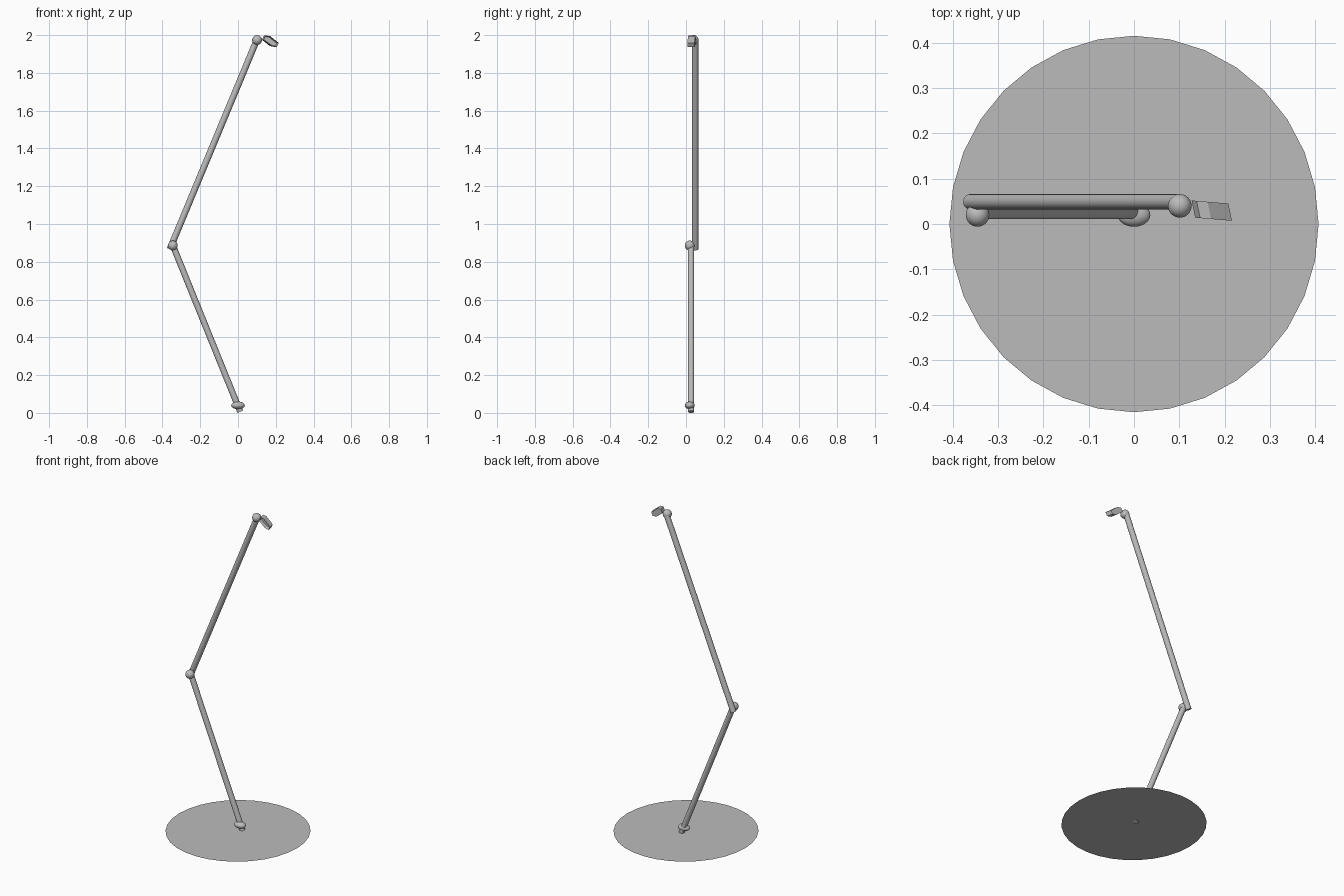
import bpy, bmesh, math
from mathutils import Vector

cube = bpy.data.objects.get("Cube")
if cube:
    bpy.data.objects.remove(cube, do_unlink=True)

# Single grey finish
grey = bpy.data.materials.new("grey")
grey.use_nodes = True
colour = (0.5, 0.5, 0.5, 1)
grey.diffuse_color = colour
grey.node_tree.nodes["Principled BSDF"].inputs["Base Color"].default_value = colour


def finish(name, smooth=True):
    ob = bpy.context.object
    ob.name = name
    ob.data.materials.append(grey)
    if smooth:
        bpy.ops.object.shade_smooth_by_angle()
    return ob


def rod(name, start, end, radius):
    a, b = Vector(start), Vector(end)
    bpy.ops.mesh.primitive_cylinder_add(vertices=32, radius=radius, depth=(b - a).length,
                                        location=(a + b) / 2)
    bpy.context.object.rotation_euler = (b - a).to_track_quat('Z', 'Y').to_euler()
    return finish(name)


def ball(name, centre, size):
    bpy.ops.mesh.primitive_uv_sphere_add(segments=32, ring_count=16, radius=1, location=centre)
    bpy.context.object.scale = size
    return finish(name)


# Paper-thin round foot
bpy.ops.mesh.primitive_circle_add(vertices=32, radius=1, fill_type='NGON', location=(0, 0, 0.01))
bpy.context.object.scale = (0.407, 0.415, 1)
finish("base_disc", smooth=False)

# Two offset arms
rod("lower_arm", (0.012, 0.027, 0.006), (-0.345, 0.027, 0.887), 0.0165)
rod("upper_arm", (-0.361, 0.049, 0.867), (0.1, 0.049, 1.975), 0.017)

# Joints
ball("base_joint", (0, 0.02, 0.04), (0.036, 0.026, 0.02))
ball("elbow_joint", (-0.345, 0.02, 0.886), (0.026,) * 3)
ball("head_joint", (0.101, 0.04, 1.974), (0.026,) * 3)

# Lamp head: slanted six-sided shell with a recessed opening in front
outline = [(0.135, 1.975), (0.146, 1.998), (0.17, 1.995),
           (0.216, 1.958), (0.205, 1.937), (0.177, 1.942)]
bm = bmesh.new()
face = bm.faces.new([bm.verts.new((x, 0.013 - 0.083 * (x - 0.146), z)) for x, z in outline])
back = bmesh.ops.extrude_face_region(bm, geom=[face], use_keep_orig=True)
bmesh.ops.translate(bm, vec=(-0.008, 0.038, 0),
                    verts=[v for v in back["geom"] if isinstance(v, bmesh.types.BMVert)])
bmesh.ops.recalc_face_normals(bm, faces=bm.faces)
bm.normal_update()
front = min(bm.faces, key=lambda f: f.calc_center_median().y)
bmesh.ops.inset_region(bm, faces=[front], thickness=0.006, depth=0)
bmesh.ops.translate(bm, vec=(-0.004, 0.02, 0), verts=front.verts)
mesh = bpy.data.meshes.new("lamp_head")
bm.to_mesh(mesh)
bm.free()
mesh.materials.append(grey)
bpy.context.collection.objects.link(bpy.data.objects.new("lamp_head", mesh))
